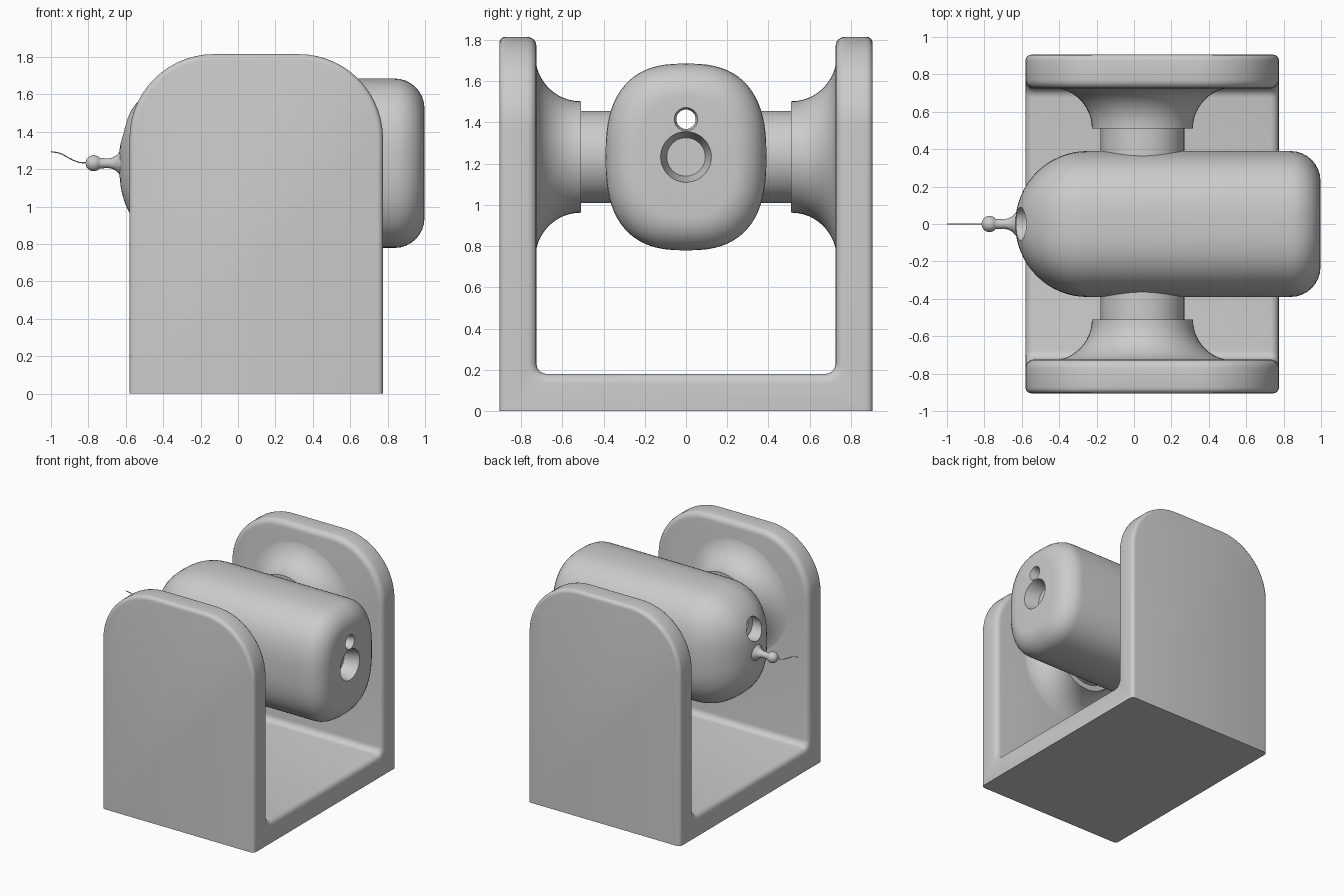
import bpy
import bmesh
from math import sin, cos, pi, radians, copysign

if "Cube" in bpy.data.objects:
    bpy.data.objects.remove(bpy.data.objects["Cube"])

AXIS_Z = 1.232   # height of the pivot and barrel axis
PIVOT_X = 0.045


def activate(obj):
    bpy.ops.object.select_all(action='DESELECT')
    obj.select_set(True)
    bpy.context.view_layer.objects.active = obj


def smooth(obj, angle=35):
    activate(obj)
    bpy.ops.object.shade_smooth_by_angle(angle=radians(angle))


def finish(name, bm, location=(0, 0, 0), turn=0):
    bmesh.ops.recalc_face_normals(bm, faces=bm.faces)
    mesh = bpy.data.meshes.new(name)
    bm.to_mesh(mesh)
    bm.free()
    obj = bpy.data.objects.new(name, mesh)
    bpy.context.collection.objects.link(obj)
    obj.location = location
    obj.rotation_euler.z = turn
    return obj


def loft(name, rings, location, turn=0, power=2.0, sides=48):
    """Capped skin over superellipse rings (x, half width, half height)."""
    bm = bmesh.new()
    loops = []
    for x, ry, rz in rings:
        loop = []
        for i in range(sides):
            c, s = cos(2 * pi * i / sides), sin(2 * pi * i / sides)
            y = copysign(abs(c) ** (2 / power), c) * ry
            z = copysign(abs(s) ** (2 / power), s) * rz
            loop.append(bm.verts.new((x, y, z)))
        loops.append(loop)
    for a, b in zip(loops, loops[1:]):
        for i in range(sides):
            j = (i + 1) % sides
            bm.faces.new((a[i], a[j], b[j], b[i]))
    bm.faces.new(loops[0])
    bm.faces.new(loops[-1])
    return finish(name, bm, location, turn)


def lathe(name, profile, location, turn=0, sides=48):
    return loft(name, [(x, r, r) for x, r in profile], location, turn, sides=sides)


# Cradle: U profile drawn across y, extruded along x
X0, X1, OUT, INN, TOP, FLOOR = -0.58, 0.775, 0.905, 0.725, 1.815, 0.18
profile = [(-OUT, 0), (OUT, 0), (OUT, TOP), (INN, TOP),
           (INN, FLOOR), (-INN, FLOOR), (-INN, TOP), (-OUT, TOP)]
bm = bmesh.new()
face = bm.faces.new([bm.verts.new((X0, y, z)) for y, z in profile])
new = bmesh.ops.extrude_face_region(bm, geom=[face])["geom"]
bmesh.ops.translate(bm, vec=(X1 - X0, 0, 0),
                    verts=[v for v in new if isinstance(v, bmesh.types.BMVert)])
bmesh.ops.recalc_face_normals(bm, faces=bm.faces)


def bevel(test, offset, segments):
    edges = [e for e in bm.edges if test(e)]
    bmesh.ops.bevel(bm, geom=edges, offset=offset, segments=segments,
                    profile=0.5, affect='EDGES', clamp_overlap=False)
    bm.normal_update()


def span(e, axis):
    return abs(e.verts[0].co[axis] - e.verts[1].co[axis])


def all_at(e, axis, value):
    return all(abs(abs(v.co[axis]) - value) < 1e-4 for v in e.verts)


def sharp(e):
    return e.calc_face_angle(0) > radians(50)


bm.normal_update()
# Arched wall tops, floor fillets, then the softened rims
bevel(lambda e: all_at(e, 2, TOP) and span(e, 1) > 0.01 and span(e, 0) < 0.01, 0.45, 14)
bevel(lambda e: all_at(e, 2, FLOOR) and all_at(e, 1, INN) and span(e, 0) > 0.5, 0.05, 5)
bevel(lambda e: sharp(e) and not all_at(e, 2, 0) and not all_at(e, 1, OUT), 0.045, 4)
bevel(lambda e: sharp(e) and all_at(e, 1, OUT) and not all_at(e, 2, 0), 0.03, 4)
smooth(finish("cradle", bm))

# Flared hubs and axle stubs on both walls
flare = [(0.51 + 0.22 * sin(a), 0.49 - 0.22 * cos(a))
         for a in [i * pi / 24 for i in range(13)]]
for side, turn in (("back", pi / 2), ("front", -pi / 2)):
    spot = (PIVOT_X, 0, AXIS_Z)
    smooth(lathe(side + "_hub", flare, spot, turn))
    smooth(lathe(side + "_axle", [(0.3, 0.224), (0.6, 0.224)], spot, turn))

# Barrel: domed at one end, rounded flat face at the other
HW, HH, ROUND = 0.39, 0.453, 0.16
rings = []
for i in range(1, 17):
    t = i * pi / 32
    rings.append((-0.25 - 0.385 * cos(t), HW * sin(t), HH * sin(t) ** 0.8))
for i in range(9):
    t = i * pi / 16
    inset = ROUND * (1 - cos(t))
    rings.append((0.997 - ROUND + ROUND * sin(t), HW - inset, HH - inset))
barrel = loft("barrel", rings, (0, 0, AXIS_Z), power=2.6, sides=72)

# Muzzle socket and sighting bore cut out of the barrel
socket = lathe("socket_cutter", [(0.88, 0.093), (0.997, 0.123), (1.1, 0.123)],
               (0, 0, AXIS_Z))
bore = lathe("bore_cutter", [(-0.9, 0.09), (-0.53, 0.09), (-0.52, 0.047),
                             (0.97, 0.047), (0.997, 0.057), (1.1, 0.057)],
             (0, 0, 1.415), sides=32)
for cutter in (socket, bore):
    cutter.hide_render = True
    mod = barrel.modifiers.new("cut", 'BOOLEAN')
    mod.operation = 'DIFFERENCE'
    mod.solver = 'EXACT'
    mod.object = cutter
    activate(barrel)
    bpy.ops.object.modifier_apply(modifier=mod.name)
    bpy.data.objects.remove(cutter)
smooth(barrel)

# Rear knob: flared neck running into a ball
knob = [(-0.60, 0.09), (-0.63, 0.065), (-0.65, 0.042), (-0.675, 0.029),
        (-0.70, 0.025), (-0.725, 0.028)]
knob += [(-0.772 - 0.043 * cos(a), 0.043 * sin(a))
         for a in [radians(d) for d in range(140, 0, -15)]]
smooth(lathe("rear_knob", knob, (0, 0, AXIS_Z), sides=32), 60)

# Thin fuse cord trailing from the knob
curve = bpy.data.curves.new("fuse_cord", 'CURVE')
curve.dimensions = '3D'
curve.bevel_depth = 0.003
curve.bevel_resolution = 2
curve.use_fill_caps = True
path = [(-0.80, 1.235), (-0.85, 1.237), (-0.90, 1.258), (-0.95, 1.284), (-1.0, 1.294)]
spline = curve.splines.new('BEZIER')
spline.bezier_points.add(len(path) - 1)
for point, (x, z) in zip(spline.bezier_points, path):
    point.co = (x, 0, z)
    point.handle_left_type = point.handle_right_type = 'AUTO'
cord = bpy.data.objects.new("fuse_cord", curve)
bpy.context.collection.objects.link(cord)
